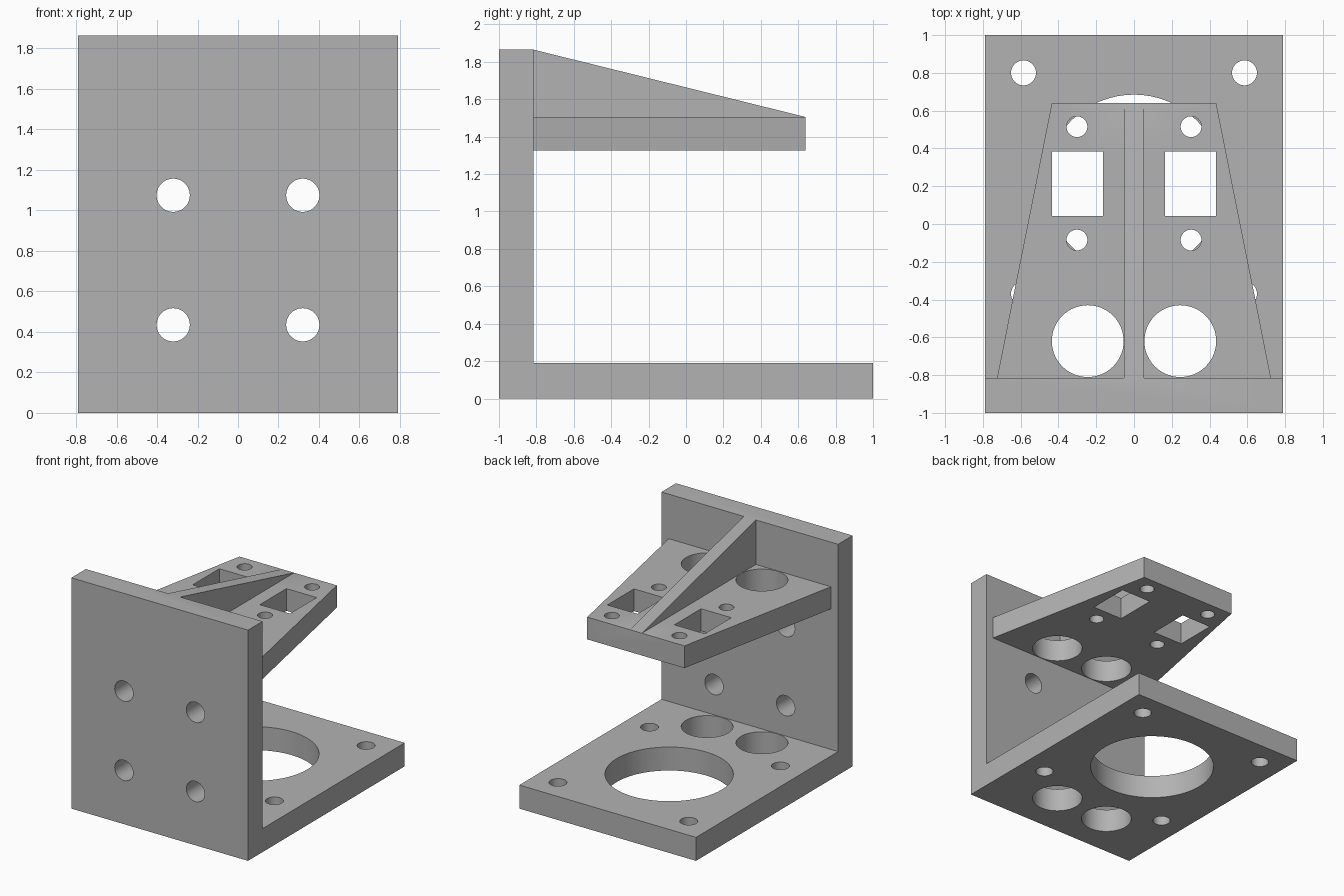
import bpy, bmesh, math
from mathutils import Matrix, Vector

if "Cube" in bpy.data.objects:
    bpy.data.objects.remove(bpy.data.objects["Cube"], do_unlink=True)

grey = bpy.data.materials.new("plain grey")
grey.use_nodes = True
colour = (0.45, 0.45, 0.45, 1)
grey.diffuse_color = colour
grey.node_tree.nodes["Principled BSDF"].inputs["Base Color"].default_value = colour


def make_object(name, bm):
    bmesh.ops.recalc_face_normals(bm, faces=bm.faces)
    mesh = bpy.data.meshes.new(name)
    bm.to_mesh(mesh)
    bm.free()
    mesh.materials.append(grey)
    obj = bpy.data.objects.new(name, mesh)
    bpy.context.collection.objects.link(obj)
    return obj


def prism(name, outline, offset):
    """Extrude a closed 3D outline along an offset."""
    bm = bmesh.new()
    face = bm.faces.new([bm.verts.new(p) for p in outline])
    side = bmesh.ops.extrude_face_region(bm, geom=[face], use_keep_orig=True)
    moved = [g for g in side["geom"] if isinstance(g, bmesh.types.BMVert)]
    bmesh.ops.translate(bm, verts=moved, vec=Vector(offset))
    return make_object(name, bm)


def add_hole(bm, centre, radius, axis="Z", depth=0.3):
    turn = Matrix.Rotation(math.pi / 2, 4, "X") if axis == "Y" else Matrix()
    bmesh.ops.create_cone(bm, cap_ends=True, segments=64, radius1=radius,
                          radius2=radius, depth=depth,
                          matrix=Matrix.Translation(centre) @ turn)


def combine(target, other, operation):
    """Apply a boolean and discard the second solid."""
    mod = target.modifiers.new(operation, "BOOLEAN")
    mod.operation, mod.object, mod.solver = operation, other, "EXACT"
    bpy.context.view_layer.objects.active = target
    bpy.ops.object.modifier_apply(modifier=mod.name)
    bpy.data.objects.remove(other, do_unlink=True)


W, WALL, TOP, FLOOR = 0.79, -0.815, 1.865, 0.19
SHELF_LOW, SHELF_TOP, SHELF_FRONT = 1.325, 1.505, 0.64

# L-shaped body: base plate and upright plate
profile = [(-1, 0), (1, 0), (1, FLOOR), (WALL, FLOOR), (WALL, TOP), (-1, TOP)]
bracket = prism("angle_bracket", [(-W, y, z) for y, z in profile], (2 * W, 0, 0))

# Body holes: large bore, bolt circle, access holes, wall mounting holes
bm = bmesh.new()
add_hole(bm, (0, 0.215, 0.1), 0.47)
for s in (-1, 1):
    for y in (-0.37, 0.8):
        add_hole(bm, (s * 0.585, y, 0.1), 0.066)
    add_hole(bm, (s * 0.245, -0.62, 0.1), 0.19)
    for z in (0.435, 1.075):
        add_hole(bm, (s * 0.32, -0.9, z), 0.082, "Y")
combine(bracket, make_object("body_cutter", bm), "DIFFERENCE")

# Tapered shelf, continued into the upright plate
taper = [(-0.745, -0.915), (0.745, -0.915), (0.435, SHELF_FRONT), (-0.435, SHELF_FRONT)]
shelf = prism("shelf", [(x, y, SHELF_LOW) for x, y in taper],
              (0, 0, SHELF_TOP - SHELF_LOW))

# Shelf holes: access holes, screw holes and rectangular windows
bm = bmesh.new()
for s in (-1, 1):
    add_hole(bm, (s * 0.245, -0.62, 1.415), 0.19)
    for y in (-0.085, 0.515):
        add_hole(bm, (s * 0.302, y, 1.415), 0.055)
    bmesh.ops.create_cube(bm, size=1, matrix=Matrix.Translation((s * 0.3, 0.213, 1.415))
                          @ Matrix.Diagonal((0.27, 0.34, 0.3, 1)))
combine(shelf, make_object("shelf_cutter", bm), "DIFFERENCE")
combine(bracket, shelf, "UNION")

# Sloping centre rib
slope = [(-0.9, 1.4), (0.5, 1.4), (SHELF_FRONT, SHELF_TOP), (WALL, TOP), (-0.9, TOP)]
rib = prism("centre_rib", [(-0.054, y, z) for y, z in slope], (0.108, 0, 0))
combine(bracket, rib, "UNION")

# Smooth bores with crisp edges
bpy.ops.object.select_all(action="DESELECT")
bracket.select_set(True)
bpy.context.view_layer.objects.active = bracket
bpy.ops.object.shade_smooth_by_angle(angle=math.radians(30))
